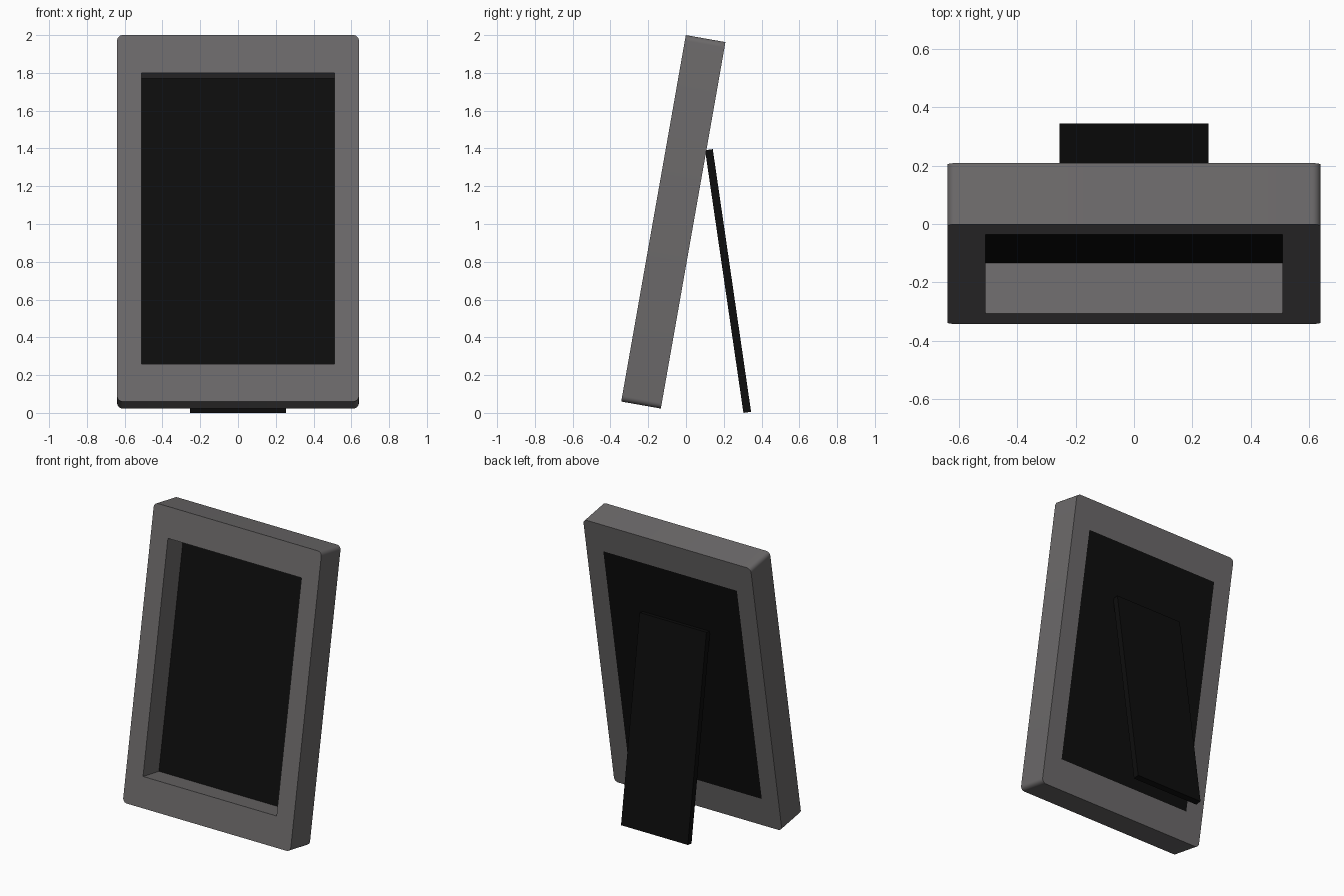
import bpy, bmesh
from math import radians, sin, cos, pi

if "Cube" in bpy.data.objects:
    bpy.data.objects.remove(bpy.data.objects["Cube"])

TILT, LEG_TILT = radians(-10), radians(8.3)
FRAME_ORIGIN = (0, -0.343, 0.06)


def paint(obj, name, rgb):
    mat = bpy.data.materials.get(name) or bpy.data.materials.new(name)
    mat.diffuse_color = (*rgb, 1)
    mat.use_nodes = True
    mat.node_tree.nodes["Principled BSDF"].inputs["Base Color"].default_value = mat.diffuse_color
    obj.data.materials.append(mat)


def finish(name, bm, origin, tilt):
    bmesh.ops.recalc_face_normals(bm, faces=bm.faces)
    mesh = bpy.data.meshes.new(name)
    bm.to_mesh(mesh)
    bm.free()
    obj = bpy.data.objects.new(name, mesh)
    obj.location = origin
    obj.rotation_euler.x = tilt
    bpy.context.collection.objects.link(obj)
    return obj


def slab(name, half_w, y0, y1, z0, z1, origin, tilt):
    bm = bmesh.new()
    bmesh.ops.create_cube(bm, size=1)
    for v in bm.verts:
        v.co = (v.co.x * 2 * half_w, y1 if v.co.y > 0 else y0, z1 if v.co.z > 0 else z0)
    return finish(name, bm, origin, tilt)


def rounded_loop(half_w, z0, z1, r=0, steps=6):
    if r == 0:
        return [(half_w, z1), (-half_w, z1), (-half_w, z0), (half_w, z0)]
    centres = [(half_w - r, z1 - r), (r - half_w, z1 - r), (r - half_w, z0 + r), (half_w - r, z0 + r)]
    return [(cx + r * cos((q + i / steps) * pi / 2), cz + r * sin((q + i / steps) * pi / 2))
            for q, (cx, cz) in enumerate(centres) for i in range(steps + 1)]


# frame border: rounded outline with a rectangular opening, extruded in depth
bm = bmesh.new()
for loop in (rounded_loop(0.64, 0, 1.97, 0.03), rounded_loop(0.51, 0.203, 1.767)):
    vs = [bm.verts.new((x, 0, z)) for x, z in loop]
    for a, b in zip(vs, vs[1:] + vs[:1]):
        bm.edges.new((a, b))
bmesh.ops.triangle_fill(bm, edges=bm.edges[:], use_beauty=True)
ext = bmesh.ops.extrude_face_region(bm, geom=bm.faces[:], use_keep_orig=True)
for v in ext["geom"]:
    if isinstance(v, bmesh.types.BMVert):
        v.co.y = 0.213
frame = finish("frame_border", bm, FRAME_ORIGIN, TILT)
paint(frame, "dark_grey", (0.15, 0.143, 0.145))
bpy.context.view_layer.objects.active = frame
frame.select_set(True)
bpy.ops.object.shade_smooth_by_angle(angle=radians(30))

# backing panel set into the rear of the opening
panel = slab("backing_panel", 0.51, 0.176, 0.213, 0.203, 1.767, FRAME_ORIGIN, TILT)
paint(panel, "black", (0.004, 0.004, 0.004))

# easel leg leaning from the panel to the ground
leg = slab("easel_leg", 0.255, 0, 0.041, 0, 1.405, (0, 0.304, 0), LEG_TILT)
paint(leg, "black", (0.004, 0.004, 0.004))
